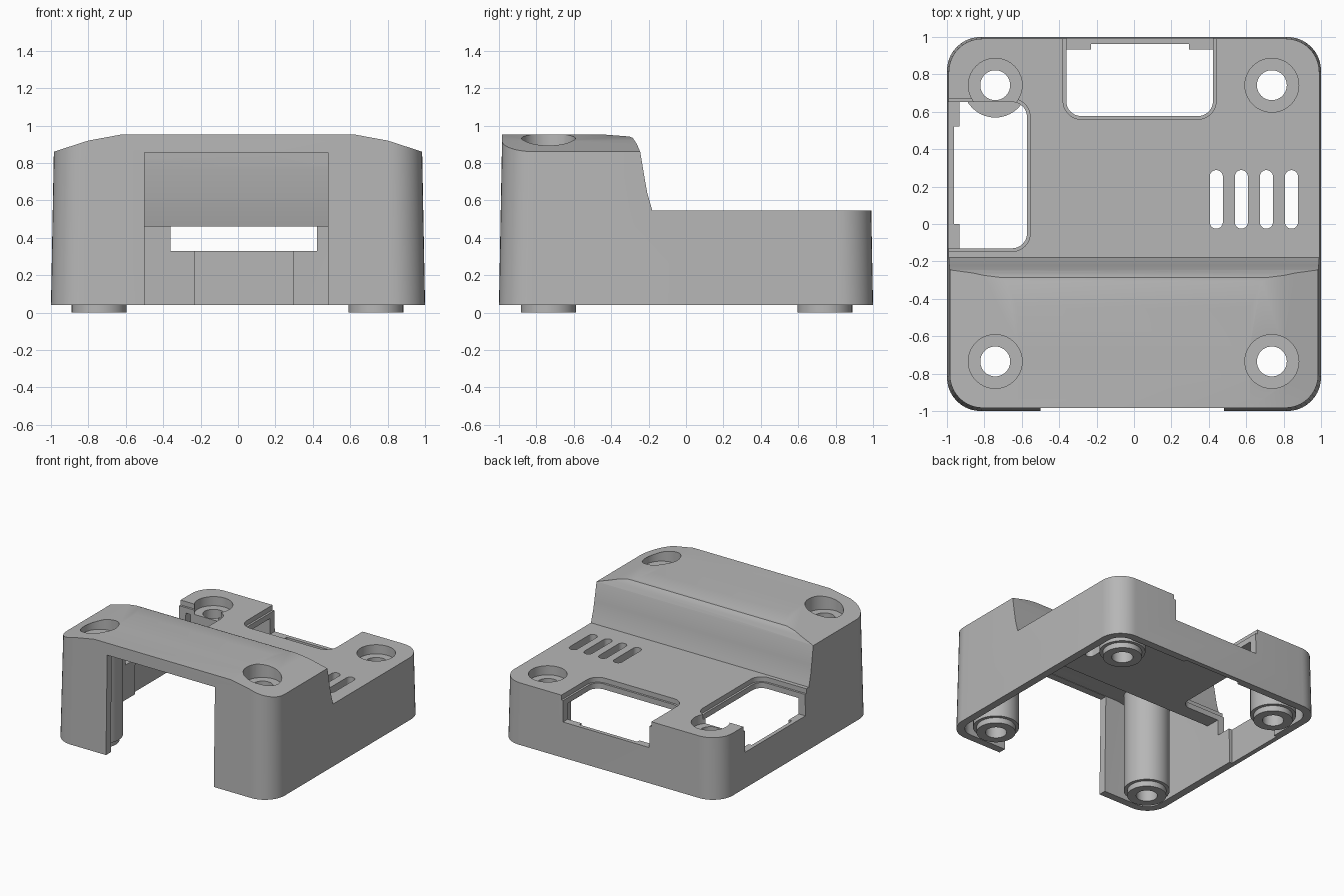
import bpy, bmesh, math
from mathutils import Vector

cube = bpy.data.objects.get("Cube")
if cube:
    bpy.data.objects.remove(cube)

grey = bpy.data.materials.new("plain grey")
grey.use_nodes = True
colour = (0.47, 0.47, 0.47, 1)
grey.diffuse_color = colour
grey.node_tree.nodes["Principled BSDF"].inputs["Base Color"].default_value = colour


def rounded(x0, x1, y0, y1, r, n=10):
    """Outline of a rectangle with rounded corners."""
    pts = []
    corners = [(x1 - r, y1 - r), (x0 + r, y1 - r), (x0 + r, y0 + r), (x1 - r, y0 + r)]
    for q, (cx, cy) in enumerate(corners):
        for i in range(n + 1):
            a = math.pi / 2 * (q + i / n)
            pts.append((cx + r * math.cos(a), cy + r * math.sin(a)))
    return pts


def prism(name, outline, lo, hi, axis="z", taper=1.0):
    """Extrude an outline along an axis, scaling its far end by taper."""
    place = {"z": lambda u, v, w: (u, v, w),
             "x": lambda u, v, w: (w, u, v),
             "y": lambda u, v, w: (u, w, v)}[axis]
    bm = bmesh.new()
    low = [bm.verts.new(place(u, v, lo)) for u, v in outline]
    high = [bm.verts.new(place(u * taper, v * taper, hi)) for u, v in outline]
    bm.faces.new(low)
    bm.faces.new(high)
    for i in range(len(low)):
        j = (i + 1) % len(low)
        bm.faces.new((low[i], low[j], high[j], high[i]))
    bmesh.ops.remove_doubles(bm, verts=bm.verts, dist=1e-5)
    bmesh.ops.recalc_face_normals(bm, faces=bm.faces)
    mesh = bpy.data.meshes.new(name)
    bm.to_mesh(mesh)
    bm.free()
    mesh.materials.append(grey)
    obj = bpy.data.objects.new(name, mesh)
    bpy.context.collection.objects.link(obj)
    return obj


def box(name, x0, x1, y0, y1, z0, z1):
    return prism(name, [(x0, y0), (x1, y0), (x1, y1), (x0, y1)], z0, z1)


def disc(name, x, y, r, z0, z1):
    return prism(name, rounded(x - r, x + r, y - r, y + r, r), z0, z1)


def combine(target, tool, operation):
    mod = target.modifiers.new("combine", "BOOLEAN")
    mod.operation = operation
    mod.solver = "EXACT"
    mod.object = tool
    bpy.context.view_layer.objects.active = target
    bpy.ops.object.modifier_apply(modifier=mod.name)
    bpy.data.objects.remove(tool)


def crown(drop):
    """Cross-section of the crowned top, lowered by drop."""
    half = [(0.62, 0.953), (0.8, 0.92), (0.98, 0.862), (1.2, 0.79)]
    pts = [(x, z - drop) for x, z in half]
    return [(-x, z) for x, z in reversed(pts)] + pts + [(1.2, -0.3), (-1.2, -0.3)]


# Outer body: drafted block, stepped side profile, crowned top
shell = prism("cover_shell", rounded(-1, 1, -1, 1, 0.18), 0.04, 1.0, taper=0.982)
step = [(-1.3, -0.2), (1.3, -0.2), (1.3, 0.545), (-0.18, 0.545), (-0.19, 0.58),
        (-0.207, 0.64), (-0.22, 0.71), (-0.245, 0.86), (-0.262, 0.9), (-0.285, 0.935),
        (-0.305, 0.942), (-0.45, 0.953), (-0.5, 1.1), (-1.3, 1.1)]
combine(shell, prism("step_cutter", step, -1.5, 1.5, "x"), "INTERSECT")
combine(shell, prism("crown_cutter", crown(0), -1.5, 1.5, "y"), "INTERSECT")

# Hollow interior following the same shape
cavity = prism("cavity", rounded(-0.94, 0.94, -0.94, 0.94, 0.12), -0.1, 0.98, taper=0.982)
inner = [(-1.3, -0.2), (1.3, -0.2), (1.3, 0.46), (-0.25, 0.46), (-0.268, 0.53),
         (-0.285, 0.62), (-0.31, 0.78), (-0.325, 1.1), (-1.3, 1.1)]
combine(cavity, prism("inner_step", inner, -1.5, 1.5, "x"), "INTERSECT")
combine(cavity, prism("inner_crown", crown(0.095), -1.6, 1.6, "y"), "INTERSECT")
combine(shell, cavity, "DIFFERENCE")

# Screw posts with feet
posts = [(x, y) for x in (-0.742, 0.737) for y in (-0.735, 0.742)]
for x, y in posts:
    combine(shell, disc("post", x, y, 0.173, 0.045, 0.86 if y < 0 else 0.5), "UNION")
    combine(shell, disc("foot", x, y, 0.147, 0, 0.1), "UNION")

# Screw holes and counterbores
for x, y in posts:
    combine(shell, disc("screw_hole", x, y, 0.08, -0.2, 1.2), "DIFFERENCE")
    combine(shell, disc("counterbore", x, y, 0.144, 0.84 if y < 0 else 0.47, 1.3), "DIFFERENCE")

# Front opening
combine(shell, box("front_opening", -0.5, 0.48, -1.3, -0.88, -0.15, 0.855), "DIFFERENCE")

# Connector notches with a shallow wider ledge and thinned wall
for grow, floor in ((0, 0.33), (0.017, 0.505)):
    side = rounded(-1.4, -0.572 + grow, -0.13 - grow, 0.652 + grow, 0.08 + grow)
    back = rounded(-0.362 - grow, 0.422 + grow, 0.577 - grow, 1.4, 0.08 + grow)
    combine(shell, prism("side_notch", side, floor, 0.75), "DIFFERENCE")
    combine(shell, prism("back_notch", back, floor, 0.75), "DIFFERENCE")
combine(shell, box("side_recess", -0.962, -0.88, 0, 0.52, -0.15, 0.42), "DIFFERENCE")
combine(shell, box("back_recess", -0.23, 0.295, 0.88, 0.962, -0.15, 0.42), "DIFFERENCE")

# Vent slots
for i in range(4):
    x = 0.44 + i * 0.134
    slot = rounded(x - 0.035, x + 0.035, -0.025, 0.288, 0.035)
    combine(shell, prism("vent_slot", slot, 0.3, 0.7), "DIFFERENCE")

# Shading
bpy.ops.object.select_all(action="DESELECT")
shell.select_set(True)
bpy.context.view_layer.objects.active = shell
bpy.ops.object.shade_smooth_by_angle(angle=math.radians(25))
